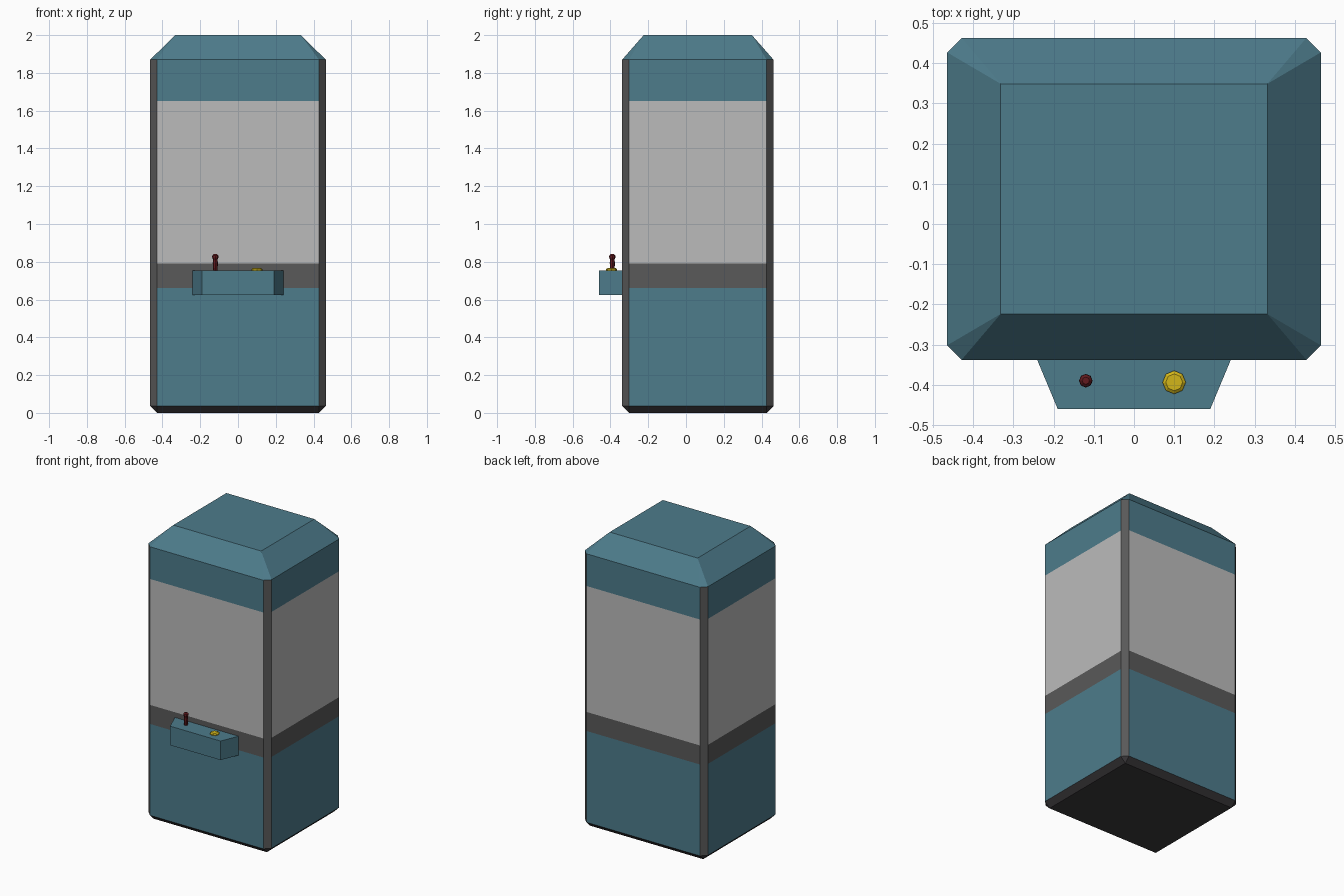
import bpy, bmesh, math

if "Cube" in bpy.data.objects:
    bpy.data.objects.remove(bpy.data.objects["Cube"])


def material(name, rgb):
    m = bpy.data.materials.new(name)
    m.diffuse_color = (*rgb, 1)
    m.use_nodes = True
    m.node_tree.nodes["Principled BSDF"].inputs["Base Color"].default_value = m.diffuse_color
    return m


BLUE = material("blue_paint", (0.075, 0.2, 0.26))
GLASS = material("pale_glass", (0.5, 0.5, 0.5))
TRIM = material("dark_trim", (0.1, 0.1, 0.1))
BASE = material("base_black", (0.045, 0.042, 0.045))
RED = material("stick_red", (0.12, 0.01, 0.013))
YELLOW = material("button_yellow", (0.65, 0.47, 0.01))


def finish(bm, name, mats):
    bmesh.ops.recalc_face_normals(bm, faces=bm.faces)
    me = bpy.data.meshes.new(name)
    bm.to_mesh(me)
    bm.free()
    for m in mats:
        me.materials.append(m)
    ob = bpy.data.objects.new(name, me)
    bpy.context.collection.objects.link(ob)
    return ob


HX, Y0, Y1, CUT = 0.465, -0.338, 0.463, 0.036


def octagon(bm, z):
    """Chamfered footprint; even-numbered sides are walls, odd are corners."""
    a, b, c = HX, HX - CUT, CUT
    pts = [(-b, Y0), (b, Y0), (a, Y0 + c), (a, Y1 - c),
           (b, Y1), (-b, Y1), (-a, Y1 - c), (-a, Y0 + c)]
    return [bm.verts.new((x, y, z)) for x, y in pts]


def rectangle(bm, x, y0, y1, z):
    return [bm.verts.new((px, py, z)) for px, py in
            ((-x, y0), (x, y0), (x, y1), (-x, y1))]


def cap(bm, ring, rect):
    """Close an octagon onto a rectangle with slopes and corner triangles."""
    faces = [bm.faces.new(rect)]
    for i in range(4):
        a, b, c = ring[2 * i], ring[2 * i + 1], ring[(2 * i + 2) % 8]
        r, s = rect[i], rect[(i + 1) % 4]
        faces.append(bm.faces.new((a, b, s, r)))
        faces.append(bm.faces.new((b, c, s)))
    return faces


# Cabinet: stacked colour bands, dark corner posts, bevelled base and roof
bm = bmesh.new()
levels = [0.036, 0.66, 0.79, 1.65, 1.87]
bands = [0, 2, 1, 0]
rings = [octagon(bm, z) for z in levels]
for lo, hi, mat in zip(rings, rings[1:], bands):
    for i in range(8):
        j = (i + 1) % 8
        f = bm.faces.new((lo[i], lo[j], hi[j], hi[i]))
        f.material_index = 2 if i % 2 else mat
foot = rectangle(bm, HX - CUT, Y0 + CUT, Y1 - CUT, 0)
for f in cap(bm, rings[0], foot):
    f.material_index = 3
cap(bm, rings[-1], rectangle(bm, 0.332, -0.224, 0.349, 2.0))
finish(bm, "cabinet", [BLUE, GLASS, TRIM, BASE])

# Control shelf: tapered block on the front
bm = bmesh.new()
low, high = [[bm.verts.new((x, y, z)) for x, y in
              ((-0.19, -0.46), (0.19, -0.46), (0.241, -0.338), (-0.241, -0.338))]
             for z in (0.625, 0.755)]
bm.faces.new(low)
bm.faces.new(high)
for i in range(4):
    j = (i + 1) % 4
    bm.faces.new((low[i], low[j], high[j], high[i]))
finish(bm, "control_shelf", [BLUE])


def lathe(name, profile, loc, mat, sides=8):
    """Revolve (radius, z) points around a vertical axis and cap both ends."""
    bm = bmesh.new()
    loops = [[bm.verts.new((r * math.cos(math.tau * k / sides),
                            r * math.sin(math.tau * k / sides), z))
              for k in range(sides)] for r, z in profile]
    bm.faces.new(loops[0])
    bm.faces.new(loops[-1])
    for a, b in zip(loops, loops[1:]):
        for i in range(sides):
            j = (i + 1) % sides
            bm.faces.new((a[i], a[j], b[j], b[i]))
    finish(bm, name, [mat]).location = loc


# Joystick and push button
lathe("joystick", [(0.011, 0), (0.014, 0.04), (0.011, 0.055), (0.017, 0.068),
                   (0.016, 0.078), (0.009, 0.085)], (-0.12, -0.39, 0.755), RED)
lathe("push_button", [(0.029, 0), (0.029, 0.006), (0.021, 0.012)],
      (0.1, -0.394, 0.755), YELLOW)
